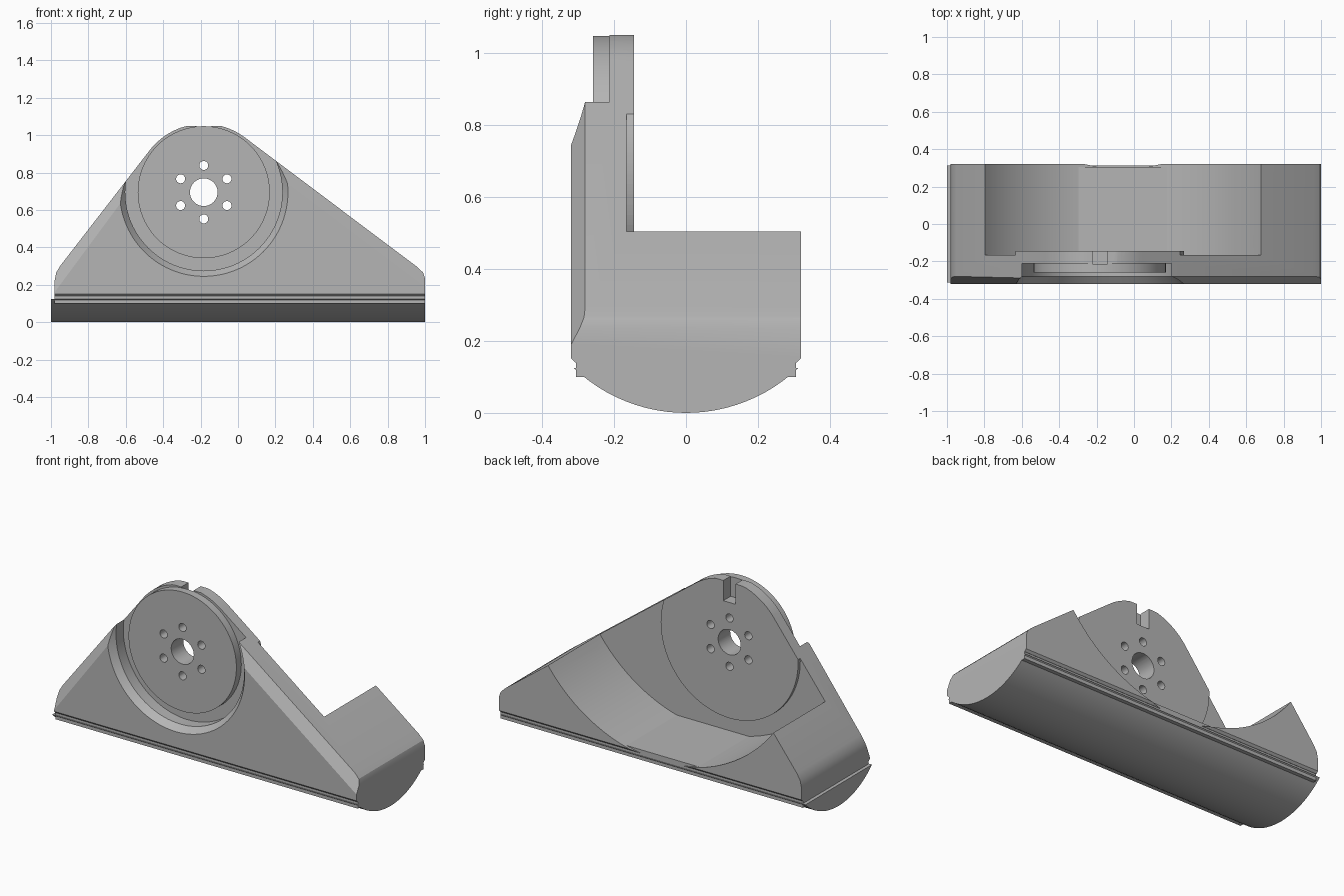
import bpy, bmesh, math
from mathutils import Vector, Matrix

if "Cube" in bpy.data.objects:
    bpy.data.objects.remove(bpy.data.objects["Cube"], do_unlink=True)

grey = bpy.data.materials.new("plain_grey")
grey.use_nodes = True
grey.diffuse_color = (0.46, 0.46, 0.46, 1)
grey.node_tree.nodes["Principled BSDF"].inputs["Base Color"].default_value = grey.diffuse_color

CX, CZ = -0.183, 0.695          # hub axis, running along y


def to_object(name, bm):
    bmesh.ops.recalc_face_normals(bm, faces=bm.faces)
    mesh = bpy.data.meshes.new(name)
    bm.to_mesh(mesh)
    bm.free()
    mesh.materials.append(grey)
    ob = bpy.data.objects.new(name, mesh)
    bpy.context.collection.objects.link(ob)
    return ob


def prism(name, points, direction):
    """Extrude a closed outline of 3D points along a direction."""
    bm = bmesh.new()
    face = bm.faces.new([bm.verts.new(p) for p in points])
    new = bmesh.ops.extrude_face_region(bm, geom=[face])["geom"]
    bmesh.ops.translate(bm, vec=direction,
                        verts=[v for v in new if isinstance(v, bmesh.types.BMVert)])
    return to_object(name, bm)


def box(name, lo, hi):
    x0, y0, z0 = lo
    x1, y1, z1 = hi
    return prism(name, [(x0, y0, z0), (x1, y0, z0), (x1, y1, z0), (x0, y1, z0)],
                 (0, 0, z1 - z0))


def lathe(name, profile, cx=CX, cz=CZ, steps=96):
    """Revolve (radius, y) points about an axis parallel to y."""
    bm = bmesh.new()
    verts = [bm.verts.new((cx + r, y, cz)) for r, y in profile]
    edges = [bm.edges.new(pair) for pair in zip(verts, verts[1:])]
    bmesh.ops.spin(bm, geom=verts + edges, cent=(cx, 0, cz), axis=(0, 1, 0),
                   angle=math.tau, steps=steps)
    bmesh.ops.remove_doubles(bm, verts=bm.verts, dist=1e-5)
    return to_object(name, bm)


def cylinder(name, r, y0, y1, cx=CX, cz=CZ, steps=96):
    return lathe(name, [(0, y0), (r, y0), (r, y1), (0, y1)], cx, cz, steps)


def subtract(ob, cutter):
    """Cut one object from another and discard the cutter."""
    cutter.hide_render = True
    mod = ob.modifiers.new("cut", "BOOLEAN")
    mod.operation, mod.solver, mod.object = "DIFFERENCE", "EXACT", cutter
    bpy.context.view_layer.update()
    deps = bpy.context.evaluated_depsgraph_get()
    mesh = bpy.data.meshes.new_from_object(ob.evaluated_get(deps))
    ob.modifiers.clear()
    ob.data = mesh
    bpy.data.objects.remove(cutter, do_unlink=True)


# Bracket body: triangular outline with a rounded crown
crown = []
for i in range(25):
    a = math.radians(53 + i * (143.5 - 53) / 24)
    crown.append((CX + 0.366 * math.cos(a), min(1.05, CZ + 0.366 * math.sin(a))))
outline = ([(-0.98, 0.14), (1, 0.14), (1, 0.235), (0.99, 0.265), (0.96, 0.294)]
           + crown + [(-0.95, 0.302), (-0.972, 0.265), (-0.98, 0.225)])
body = prism("bracket_body", [(x, -0.32, z) for x, z in outline], (0, 0.64, 0))

# Bevel the two sloping front edges and the lower long edges
bm = bmesh.new()
bm.from_mesh(body.data)
slopes = [(Vector((0.68, -0.28, 0.505)), Vector((0.753, 0, 1)).normalized()),
          (Vector((-0.8, -0.28, 0.505)), Vector((-1.352, 0, 1)).normalized())]
cuts = [(p, n * 0.04 + Vector((0, -0.06, 0))) for p, n in slopes]
cuts += [(Vector((0, s * 0.32, 0.152)), Vector((0, s, -1))) for s in (-1, 1)]
for point, normal in cuts:
    geom = bm.verts[:] + bm.edges[:] + bm.faces[:]
    cut = bmesh.ops.bisect_plane(bm, geom=geom, plane_co=point, plane_no=normal,
                                 dist=1e-6, clear_outer=True)["geom_cut"]
    bmesh.ops.holes_fill(bm, edges=[e for e in cut if isinstance(e, bmesh.types.BMEdge)])
bmesh.ops.recalc_face_normals(bm, faces=bm.faces)
bm.to_mesh(body.data)
bm.free()

# Rear hollow: big concave sweep that leaves a thin round pad behind the hub
SX, SZ, SR = -0.06, 1.045, 0.916
subtract(body, cylinder("hollow_cutter", SR, -0.145, 0.5, SX, SZ, 160))
around_pad = cylinder("pad_surround_cutter", SR, -0.165, -0.1, SX, SZ, 160)
subtract(around_pad, cylinder("pad_cutter", 0.45, -0.3, 0.0))
subtract(body, around_pad)

# Front pocket with bevelled rim, ring groove and raised hub disc
subtract(body, lathe("pocket_cutter", [(0, -0.5), (0.45, -0.5), (0.45, -0.32), (0.42, -0.28),
                                       (0.42, -0.212), (0.353, -0.212), (0.353, -0.258),
                                       (0, -0.258)]))

# Centre bore, six bolt holes and the rear locating notch
subtract(body, cylinder("bore_cutter", 0.074, -0.5, 0.2, steps=48))
for k in range(6):
    a = math.radians(90 + 60 * k)
    subtract(body, cylinder("bolt_cutter", 0.024, -0.5, 0.2, CX + 0.143 * math.cos(a),
                            CZ + 0.143 * math.sin(a), 24))
subtract(body, box("notch_cutter", (CX - 0.04, -0.214, 0.93), (CX + 0.04, 0, 1.2)))

# Narrow neck between body and base
neck = box("base_neck", (-0.98, -0.306, 0.1), (1, 0.306, 0.16))

# Rounded rocker base
half, sag = 0.312, 0.125
radius = (half ** 2 + sag ** 2) / (2 * sag)
sweep = math.asin(half / radius)
arc = [sweep * (i / 12 - 1) for i in range(25)]
base = prism("rocker_base", [(-1, radius * math.sin(a), radius * (1 - math.cos(a)))
                             for a in arc], (2, 0, 0))

# Smooth curved surfaces, keep edges crisp
for ob in (body, neck, base):
    bpy.ops.object.select_all(action="DESELECT")
    ob.select_set(True)
    bpy.context.view_layer.objects.active = ob
    bpy.ops.object.shade_smooth_by_angle(angle=math.radians(25))
